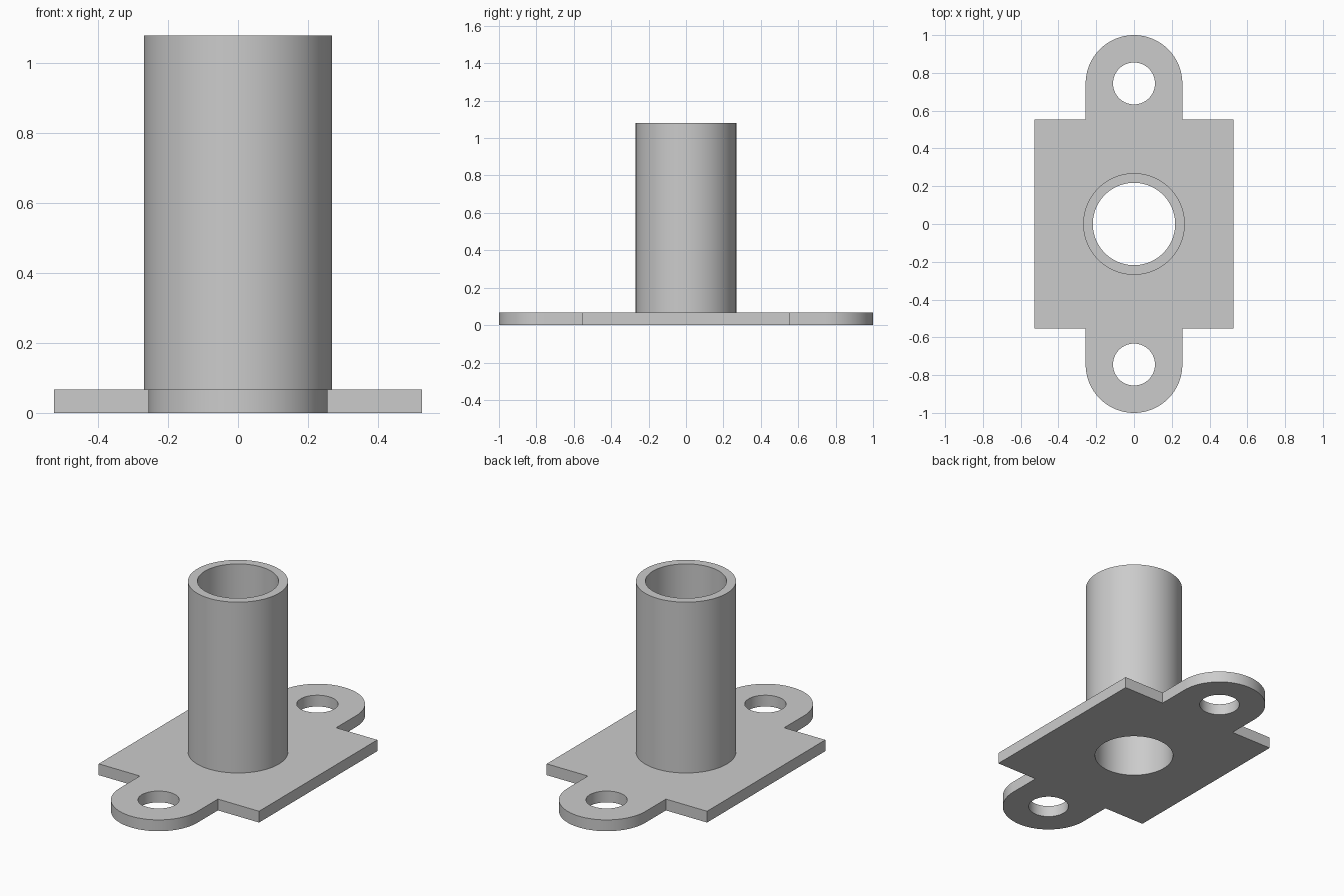
import bpy
import bmesh
from math import cos, sin, pi, radians
from mathutils import Vector

cube = bpy.data.objects.get("Cube")
if cube:
    bpy.data.objects.remove(cube, do_unlink=True)

PLATE_TOP, TUBE_TOP = 0.067, 1.08
BODY_X, BODY_Y = 0.526, 0.554
TAB_R, TAB_Y, BOLT_R = 0.256, 0.744, 0.111
TUBE_R, BORE_R = 0.269, 0.218

grey = bpy.data.materials.new("plain_grey")
grey.use_nodes = True
grey.diffuse_color = (0.6, 0.6, 0.6, 1)
grey.node_tree.nodes["Principled BSDF"].inputs["Base Color"].default_value = grey.diffuse_color


def arc(radius, y=0.0, start=0.0, sweep=2 * pi, steps=96):
    """Points along an arc; a full circle leaves out its repeated end point."""
    count = steps if sweep == 2 * pi else steps + 1
    angles = [start + sweep * i / steps for i in range(count)]
    return [(radius * cos(a), y + radius * sin(a)) for a in angles]


def extruded(name, loops, bottom, top):
    """Fill an outline with holes and extrude it into a solid."""
    bm = bmesh.new()
    for loop in loops:
        verts = [bm.verts.new((x, y, bottom)) for x, y in loop]
        for a, b in zip(verts, verts[1:] + verts[:1]):
            bm.edges.new((a, b))
    bmesh.ops.triangle_fill(bm, edges=bm.edges[:], use_beauty=True, normal=Vector((0, 0, 1)))
    result = bmesh.ops.extrude_face_region(bm, geom=bm.faces[:], use_keep_orig=True)
    raised = [g for g in result["geom"] if isinstance(g, bmesh.types.BMVert)]
    bmesh.ops.translate(bm, verts=raised, vec=(0, 0, top - bottom))
    bmesh.ops.recalc_face_normals(bm, faces=bm.faces[:])
    mesh = bpy.data.meshes.new(name)
    bm.to_mesh(mesh)
    bm.free()
    mesh.materials.append(grey)
    obj = bpy.data.objects.new(name, mesh)
    bpy.context.collection.objects.link(obj)
    return obj


# Base plate outline: one half, then the same half turned by 180 degrees
half = [(BODY_X, -BODY_Y), (BODY_X, BODY_Y), (TAB_R, BODY_Y)]
half += arc(TAB_R, TAB_Y, 0, pi, 48) + [(-TAB_R, BODY_Y)]
outline = half + [(-x, -y) for x, y in half]
bolt_holes = [arc(BOLT_R, side * TAB_Y, steps=64) for side in (-1, 1)]
parts = [extruded("base_plate", [outline, arc(BORE_R)] + bolt_holes, 0, PLATE_TOP)]

# Upright tube, its bore in line with the plate's centre hole
parts.append(extruded("tube", [arc(TUBE_R), arc(BORE_R)], PLATE_TOP, TUBE_TOP))

# Smooth round walls, crisp rims
bpy.ops.object.select_all(action="DESELECT")
for obj in parts:
    obj.select_set(True)
bpy.context.view_layer.objects.active = parts[0]
bpy.ops.object.shade_smooth_by_angle(angle=radians(30))
